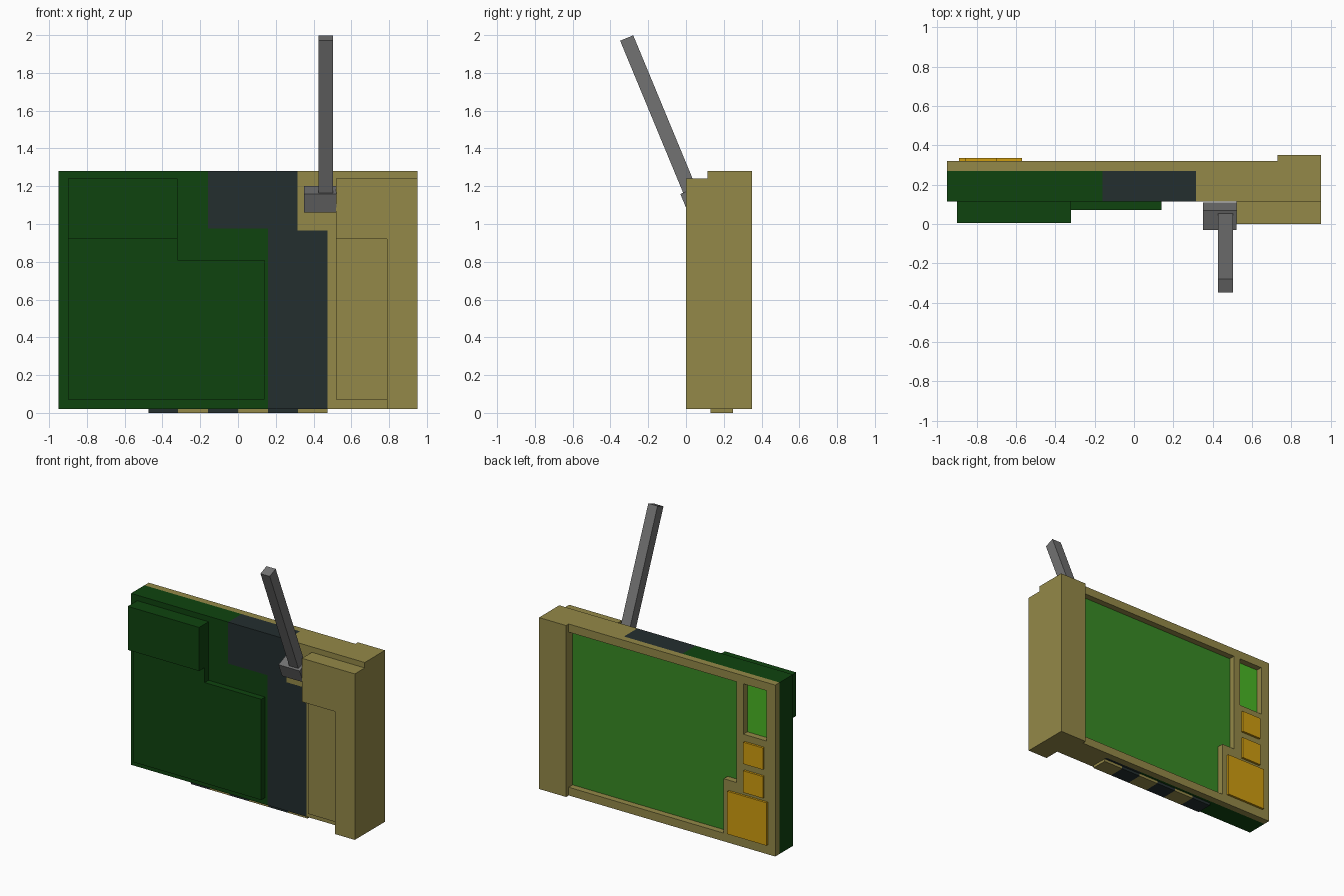
import bpy, bmesh, math
from mathutils import Matrix

if "Cube" in bpy.data.objects:
    bpy.data.objects.remove(bpy.data.objects["Cube"], do_unlink=True)


def material(name, rgb):
    lin = [((c / 255 + 0.055) / 1.055) ** 2.4 if c > 10 else c / 255 / 12.92 for c in rgb]
    m = bpy.data.materials.new(name)
    m.use_nodes = True
    m.diffuse_color = (*lin, 1)
    bsdf = m.node_tree.nodes["Principled BSDF"]
    bsdf.inputs["Base Color"].default_value = (*lin, 1)
    bsdf.inputs["Roughness"].default_value = 0.8
    return m


TAN = material("tan casing", (148, 137, 72))
GREEN = material("dark green casing", (15, 68, 15))
DARK = material("slate band", (35, 46, 47))
GREY = material("grey metal", (114, 114, 114))
SCREEN = material("screen green", (56, 138, 36))
LIME = material("bright green", (74, 182, 36))
AMBER = material("amber buttons", (208, 157, 16))


def add(name, bm, mat):
    bmesh.ops.recalc_face_normals(bm, faces=bm.faces)
    me = bpy.data.meshes.new(name)
    bm.to_mesh(me)
    bm.free()
    ob = bpy.data.objects.new(name, me)
    bpy.context.collection.objects.link(ob)
    if mat:
        me.materials.append(mat)
    return ob


def slab(name, outline, y0, y1, mat):
    """Extrude an (x, z) outline from y0 to y1."""
    bm = bmesh.new()
    face = bm.faces.new([bm.verts.new((x, y0, z)) for x, z in outline])
    ext = bmesh.ops.extrude_face_region(bm, geom=[face])
    verts = [v for v in ext["geom"] if isinstance(v, bmesh.types.BMVert)]
    bmesh.ops.translate(bm, verts=verts, vec=(0, y1 - y0, 0))
    return add(name, bm, mat)


def box(name, x0, x1, y0, y1, z0, z1, mat):
    return slab(name, [(x0, z0), (x1, z0), (x1, z1), (x0, z1)], y0, y1, mat)


def cut(target, cutter):
    cutter.hide_render = True
    mod = target.modifiers.new("cut", "BOOLEAN")
    mod.operation, mod.solver, mod.object = "DIFFERENCE", "EXACT", cutter
    bpy.context.view_layer.objects.active = target
    bpy.ops.object.modifier_apply(modifier=mod.name)
    bpy.data.objects.remove(cutter, do_unlink=True)


F, M, B = 0.115, 0.27, 0.32   # casing front, casing middle, back plate
LO, HI = 0.02, 1.28           # casing bottom and top

# Casing in three colour sections
slab("casing_green", [(-.95, LO), (.16, LO), (.16, .975), (-.16, .975), (-.16, HI), (-.95, HI)], F, M, GREEN)
slab("casing_band", [(.16, LO), (.475, LO), (.475, .965), (.315, .965), (.315, HI),
                     (-.16, HI), (-.16, .975), (.16, .975)], F, M, DARK)
slab("casing_tan", [(.475, LO), (.95, LO), (.95, HI), (.315, HI), (.315, .965), (.475, .965)], F, M, TAN)

# Side grip
box("grip_back", .73, .95, M, .35, LO, HI, TAN)
slab("grip_front", [(.79, LO), (.95, LO), (.95, 1.24), (.52, 1.24), (.52, .92), (.79, .92)], 0, F, TAN)
box("grip_inset", .52, .79, .07, F, .07, .92, TAN)

# Raised front panels
slab("front_panel", [(-.9, .07), (.14, .07), (.14, .81), (-.32, .81), (-.32, .92), (-.9, .92)], .07, F, GREEN)
box("front_block", -.9, -.32, .005, F, .92, 1.24, GREEN)

# Back frame with openings for the screen and the small window
frame = box("back_frame", -.95, .76, M, B, LO, HI, TAN)
opening = [(.73, .08), (-.53, .08), (-.53, .48), (-.635, .48), (-.635, 1.22), (.73, 1.22)]
cut(frame, slab("screen_cutter", opening, M - .05, B + .05, None))
cut(frame, box("window_cutter", -.88, -.69, M - .05, B + .05, .85, 1.22, None))
slab("screen", opening, M - .002, M + .004, SCREEN)
box("window", -.88, -.69, M - .002, M + .004, .85, 1.22, LIME)

# Back buttons
for i, z in enumerate((.64, .43)):
    box(f"small_button_{i + 1}", -.86, -.70, B - .01, .336, z, z + .16, AMBER)
box("large_button", -.89, -.57, B - .01, .336, .09, .405, AMBER)

# Alternating connector strip underneath
for i in range(6):
    x = -.475 + i * .1583
    box(f"connector_{i + 1}", x, x + .1583, .13, .25, 0, LO, TAN if i % 2 else DARK)


# Tilted antenna and hinge, modelled upright around the pivot
pivot = Matrix.Translation((0, .04, 1.13)) @ Matrix.Rotation(math.radians(22.5), 4, "X")
for part in (box("antenna_hinge", .35, .522, -.0535, .0535, -.0535, .0535, GREY),
             box("antenna", .427, .502, -.0375, .0375, .0535, .925, GREY)):
    part.data.transform(pivot)
